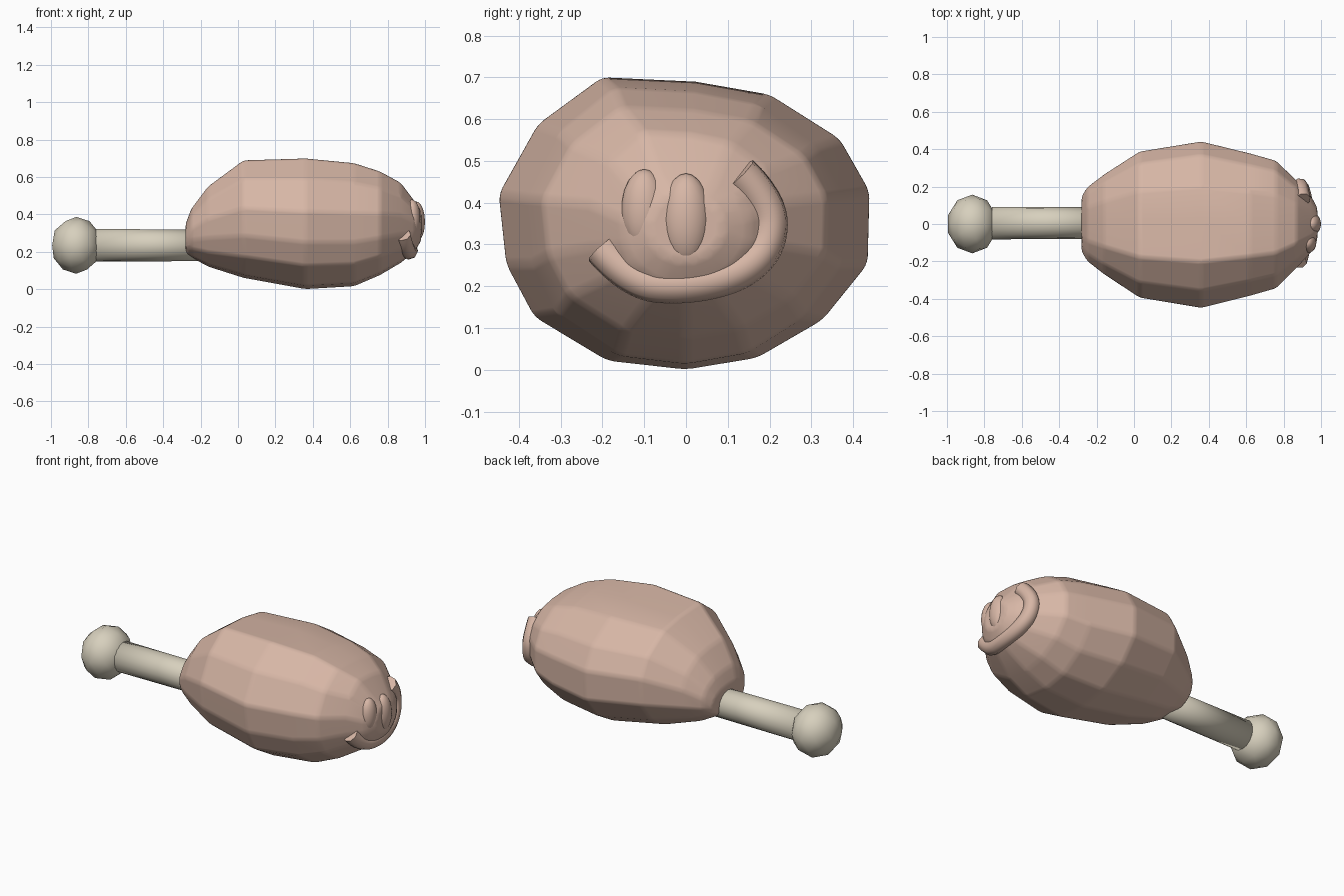
import bpy, bmesh, math
from mathutils import Vector

cube = bpy.data.objects.get("Cube")
if cube:
    bpy.data.objects.remove(cube, do_unlink=True)


def material(name, color):
    m = bpy.data.materials.new(name)
    m.use_nodes = True
    m.diffuse_color = color
    bsdf = next(n for n in m.node_tree.nodes if n.type == 'BSDF_PRINCIPLED')
    bsdf.inputs["Base Color"].default_value = color
    bsdf.inputs["Roughness"].default_value = 0.8
    return m


meat = material("pale meat", (0.68, 0.47, 0.38, 1))
bone = material("ivory bone", (0.68, 0.63, 0.51, 1))


def finish(name, bm, mat):
    bmesh.ops.recalc_face_normals(bm, faces=bm.faces)
    mesh = bpy.data.meshes.new(name)
    bm.to_mesh(mesh)
    bm.free()
    mesh.materials.append(mat)
    for p in mesh.polygons:
        p.use_smooth = True
    ob = bpy.data.objects.new(name, mesh)
    bpy.context.collection.objects.link(ob)
    return ob


def loft(name, rings, mat):
    bm = bmesh.new()
    loops = [[bm.verts.new(p) for p in ring] for ring in rings]
    n = len(loops[0])
    for a, b in zip(loops, loops[1:]):
        for i in range(n):
            j = (i + 1) % n
            bm.faces.new((a[i], a[j], b[j], b[i]))
    bm.faces.new(loops[0])
    bm.faces.new(loops[-1])
    return finish(name, bm, mat)


# Faceted meat: an irregular cross-section lofted along x
section = [(-1, .6), (-.96, .36), (-.81, .18), (-.42, .03), (0, 0), (.38, .04),
           (.73, .17), (.97, .36), (.98, .61), (.82, .79), (.45, .94),
           (.05, .985), (-.45, 1), (-.79, .84)]
# x, half width, bottom, top
stations = [(-.28, .15, .19, .35), (-.25, .20, .17, .43), (-.16, .27, .12, .55),
            (.03, .395, .06, .69), (.36, .45, 0, .70), (.62, .385, .015, .675),
            (.76, .345, .075, .63), (.87, .235, .14, .57),
            (.945, .155, .20, .47), (.98, .09, .26, .42)]
body = loft("meat_body",
            [[(x, w * y, lo + t * (hi - lo)) for y, t in section]
             for x, w, lo, hi in stations], meat)
bevel = body.modifiers.new("soft edges", 'BEVEL')
bevel.width = 0.022
bevel.segments = 3
bevel.limit_method = 'ANGLE'
bevel.angle_limit = math.radians(8)
normals = body.modifiers.new("flat facets", 'WEIGHTED_NORMAL')
normals.weight = 80


def lump(name, center, radii, mat, detail=3):
    bm = bmesh.new()
    bmesh.ops.create_icosphere(bm, subdivisions=detail, radius=1)
    for v in bm.verts:
        v.co = Vector(center) + Vector(c * r for c, r in zip(v.co, radii))
    return finish(name, bm, mat)


# Gristle on the far end: a central knob with a curled ridge around it
lump("gristle_knob", (.95, 0, .36), (.05, .06, .11), meat)
lump("gristle_side_lump", (.93, -.10, .38), (.045, .055, .10), meat)
ridge = [(.88, -.20, .29), (.90, -.13, .21), (.92, 0, .20), (.91, .13, .23),
         (.89, .20, .30), (.885, .20, .40), (.90, .13, .47)]
curve = bpy.data.curves.new("gristle_ridge", 'CURVE')
curve.dimensions = '3D'
curve.bevel_depth = 0.045
curve.bevel_resolution = 2
curve.use_fill_caps = True
spline = curve.splines.new('NURBS')
spline.points.add(len(ridge) - 1)
for p, co in zip(spline.points, ridge):
    p.co = (*co, 1)
spline.use_endpoint_u = True
spline.order_u = 3
curve.materials.append(meat)
bpy.context.collection.objects.link(bpy.data.objects.new("gristle_ridge", curve))

# Bone shaft and rounded knuckle
loft("bone_shaft",
     [[(x, r * math.cos(a) + .005, .235 + r * math.sin(a))
       for a in (math.tau * i / 16 for i in range(16))]
      for x, r in ((-.76, .087), (-.1, .084))], bone)
lump("bone_knuckle", (-.865, 0, .235), (.135, .157, .152), bone, 2)
